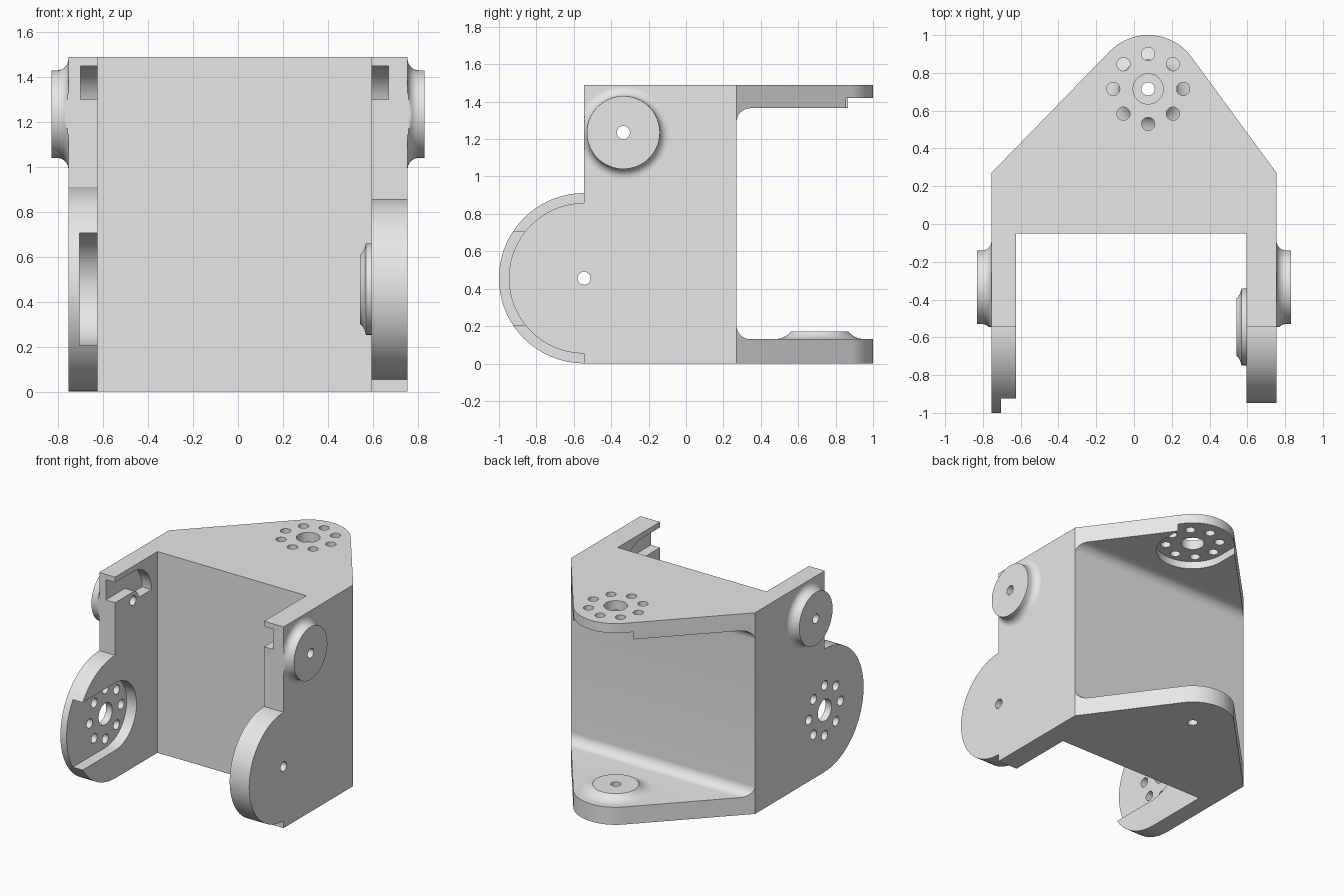
import bpy, bmesh
from math import cos, sin, pi, radians
from mathutils import Vector
from mathutils.geometry import convex_hull_2d

if "Cube" in bpy.data.objects:
    bpy.data.objects.remove(bpy.data.objects["Cube"])

grey = bpy.data.materials.new("light_grey")
grey.use_nodes = True
grey.diffuse_color = (0.8, 0.8, 0.8, 1)
grey.node_tree.nodes["Principled BSDF"].inputs["Base Color"].default_value = (0.8, 0.8, 0.8, 1)

HEIGHT, FRONT, WEB, BACK, SIDE = 1.49, -0.545, -0.05, 0.27, 0.755
LOBE = (FRONT, 0.456)      # pivot on the side walls (y, z)
AXLE = (-0.335, 1.235)     # upper pivot (y, z)
TIP = (0.075, 0.715)       # pivot on the arms (x, y)


def arc(c, r, a0=0, a1=360, n=64):
    return [(c[0] + r * cos(radians(a0 + (a1 - a0) * i / n)),
             c[1] + r * sin(radians(a0 + (a1 - a0) * i / n))) for i in range(n + 1)]


def circle(c, r, n=48):
    return arc(c, r, n=n)[:-1]


def hull(pts):
    return [pts[i] for i in convex_hull_2d([Vector(p) for p in pts])]


def place(axis, p, h):
    return (h, *p) if axis == "X" else (*p, h)


def make(name, bm):
    bmesh.ops.recalc_face_normals(bm, faces=bm.faces)
    mesh = bpy.data.meshes.new(name)
    bm.to_mesh(mesh)
    bm.free()
    ob = bpy.data.objects.new(name, mesh)
    mesh.materials.append(grey)
    bpy.context.collection.objects.link(ob)
    return ob


def prism(name, axis, pts, lo, hi):
    bm = bmesh.new()
    a, b = [[bm.verts.new(place(axis, p, h)) for p in pts] for h in (lo, hi)]
    bm.faces.new(a)
    bm.faces.new(b)
    for i in range(len(pts)):
        j = (i + 1) % len(pts)
        bm.faces.new((a[i], a[j], b[j], b[i]))
    return make(name, bm)


def lathe(name, axis, c, base, sign, profile):
    """Round boss: profile is (radius, height) from the base to the face."""
    bm = bmesh.new()
    rings = [[bm.verts.new(place(axis, p, base + sign * h)) for p in circle(c, r, 64)]
             for r, h in profile]
    for a, b in zip(rings, rings[1:]):
        for i in range(64):
            j = (i + 1) % 64
            bm.faces.new((a[i], a[j], b[j], b[i]))
    bm.faces.new(rings[0])
    bm.faces.new(rings[-1])
    return make(name, bm)


def cut(ob, axis, pts, lo, hi):
    cutter = prism("cutter", axis, pts, lo, hi)
    cutter.hide_render = True
    mod = ob.modifiers.new("cut", "BOOLEAN")
    mod.operation, mod.solver, mod.object = "DIFFERENCE", "EXACT", cutter
    bpy.context.view_layer.objects.active = ob
    bpy.ops.object.modifier_apply(modifier=mod.name)
    bpy.data.objects.remove(cutter)


def horn_seat(ob, axis, c, slide, lo, hi, floor_lo, floor_hi):
    """Open ended recess, centre bore and a ring of eight screw holes."""
    end = (c[0], c[1] + slide) if axis == "Z" else (c[0] + slide, c[1])
    cut(ob, axis, hull(circle(c, 0.25) + circle(end, 0.25)), lo, hi)
    cut(ob, axis, circle(c, 0.08), floor_lo, floor_hi)
    for p in circle(c, 0.185, 8):
        cut(ob, axis, circle(p, 0.035, 24), floor_lo, floor_hi)


def fillet(r, size, base=0):
    """Concave quarter round from a wide foot up to radius r."""
    return [(r + size * (1 - sin(t * pi / 16)), base + size * (1 - cos(t * pi / 16)))
            for t in range(9)]


# Web with the two rear arms
outline = hull([(-SIDE, WEB), (SIDE, WEB), (SIDE, BACK), (-SIDE, BACK)] + circle(TIP, 0.285, 96))
body = prism("web_and_arms", "Z", outline, 0, HEIGHT)
R = 0.075
gap = (arc((BACK + R, 0.13 + R), R, 180, 270, 12) + [(1.3, 0.13), (1.3, 1.365)]
       + arc((BACK + R, 1.365 - R), R, 90, 180, 12))
cut(body, "X", gap, -1, 1)
horn_seat(body, "Z", TIP, 0.5, 1.2, 1.42, 1.3, 1.6)
cut(body, "Z", circle(TIP, 0.035, 24), -0.1, 0.3)

# Side walls with round front lobes
walls = {}
for name, lo, hi, r in (("right_wall", -SIDE, -0.625, 0.455), ("left_wall", 0.595, SIDE, 0.402)):
    pts = ([(WEB, 0), (WEB, HEIGHT), (FRONT, HEIGHT)] + arc(LOBE, r, 90, 270) + [(FRONT, 0)])
    walls[name] = prism(name, "X", pts, lo, hi)

# Hooked pockets behind the upper pivots
hook = ([(-0.7, 1.30), (-0.7, 1.45)] + arc(AXLE, 0.215, 90, 0, 24) + arc(AXLE, 0.065, 0, 90, 12))
cut(walls["right_wall"], "X", hook, -0.702, -0.5)
cut(walls["left_wall"], "X", hook, 0.5, 0.67)
horn_seat(walls["right_wall"], "X", LOBE, -0.7, -0.705, -0.5, -0.9, -0.6)
cut(walls["left_wall"], "X", circle(LOBE, 0.035, 24), 0.4, 0.9)
for wall in walls.values():
    cut(wall, "X", circle(AXLE, 0.035, 24), -1, 1)

# Outer pivot discs, trimmed flush with the front edge
for name, s in (("right_disc", -1), ("left_disc", 1)):
    disc = lathe(name, "X", AXLE, s * SIDE, s, fillet(0.195, 0.05) + [(0.195, 0.075)])
    for v in disc.data.vertices:
        v.co.y = max(v.co.y, FRONT)
    cut(disc, "X", circle(AXLE, 0.035, 24), -1, 1)

# Inner bearing bosses
boss = lathe("left_wall_boss", "X", LOBE, 0.595, -1,
             [(0.203, 0), (0.203, 0.026), (0.18, 0.032), (0.163, 0.042), (0.153, 0.052)])
cut(boss, "X", circle(LOBE, 0.035, 24), 0.4, 0.7)
boss = lathe("lower_arm_boss", "Z", TIP, 0.13, 1,
             [(0.235, 0), (0.21, 0.004), (0.185, 0.014), (0.167, 0.027), (0.155, 0.04)])
cut(boss, "Z", circle(TIP, 0.035, 24), 0, 0.3)

# Smooth round surfaces, sharp edges kept
bpy.ops.object.select_all(action="DESELECT")
for ob in bpy.context.collection.objects:
    if ob.type == "MESH":
        ob.select_set(True)
        bpy.context.view_layer.objects.active = ob
bpy.ops.object.shade_smooth_by_angle(angle=radians(30))
